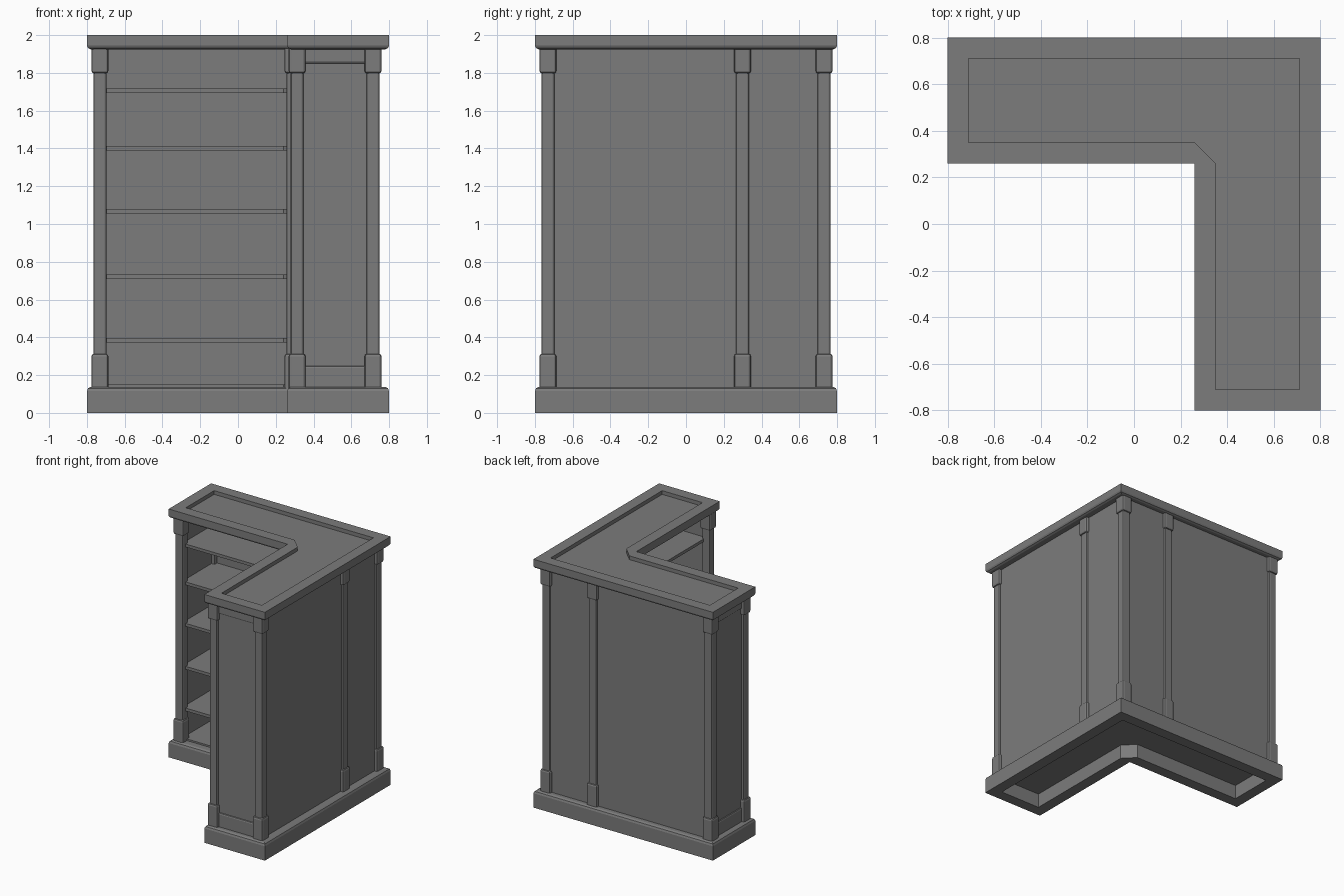
import bpy, bmesh

cube = bpy.data.objects.get("Cube")
if cube:
    bpy.data.objects.remove(cube, do_unlink=True)

GREY = (0.2, 0.2, 0.2, 1)
paint = bpy.data.materials.new("grey_paint")
paint.use_nodes = True
paint.diffuse_color = GREY
paint.node_tree.nodes["Principled BSDF"].inputs["Base Color"].default_value = GREY


def finish(name, bm):
    bmesh.ops.recalc_face_normals(bm, faces=bm.faces)
    mesh = bpy.data.meshes.new(name)
    bm.to_mesh(mesh)
    bm.free()
    mesh.materials.append(paint)
    obj = bpy.data.objects.new(name, mesh)
    bpy.context.collection.objects.link(obj)
    return obj


def box(name, xs, ys, zs, bevel=0, pick=None):
    """Box from ranges; pick chooses which edges are bevelled."""
    bm = bmesh.new()
    bmesh.ops.create_cube(bm, size=1)
    for v in bm.verts:
        v.co = [r[0] if c < 0 else r[1] for r, c in zip((xs, ys, zs), v.co)]
    if bevel:
        edges = [e for e in bm.edges if pick(e)]
        bmesh.ops.bevel(bm, geom=edges, offset=bevel, segments=2,
                        profile=0.5, affect='EDGES')
    return finish(name, bm)


def l_ring(d):
    """L-shaped outline inset by d; deep insets cut the inner corner."""
    inner, outer = 0.26 + d, 0.8 - d
    c = 0.09 if d > 0.05 else 0
    return [(-outer, inner), (inner - c, inner), (inner, inner - c),
            (inner, -outer), (outer, -outer), (outer, outer), (-outer, outer)]


def l_solid(name, profile):
    """Stack inset L outlines from (inset, height) pairs and close both ends."""
    bm = bmesh.new()
    rings = [[bm.verts.new((x, y, z)) for x, y in l_ring(d)] for d, z in profile]
    for a, b in zip(rings, rings[1:]):
        for i in range(len(a)):
            j = (i + 1) % len(a)
            bm.faces.new((a[i], a[j], b[j], b[i]))
    bm.faces.new(rings[0])
    bm.faces.new(rings[-1])
    bmesh.ops.remove_doubles(bm, verts=bm.verts, dist=0.0001)
    return finish(name, bm)


def vertical(e):
    return abs(e.verts[0].co.z - e.verts[1].co.z) > 0.01


def post(name, x, y, w=0.068):
    """Chamfered post with a wider foot and cap; x, y is its low corner."""
    g = 0.011
    box(name, (x, x + w), (y, y + w), (0.13, 1.93), 0.01, vertical)
    wide = (x - g, x + w + g), (y - g, y + w + g)
    box(name + "_foot", *wide, (0.13, 0.313), 0.014,
        lambda e: vertical(e) or e.verts[0].co.z > 0.3)
    box(name + "_cap", *wide, (1.797, 1.93), 0.014,
        lambda e: vertical(e) or e.verts[0].co.z < 1.8)


# Base plinth, hollow underneath, and raised-rim top
l_solid("base_plinth", [(0.09, 0.115), (0.09, 0), (0, 0), (0, 0.115),
                        (0.006, 0.13), (0.02, 0.138)])
l_solid("top_board", [(0.02, 1.925), (0.006, 1.932), (0, 1.945),
                      (0, 2), (0.09, 2), (0.09, 1.97)])

# Outer walls
box("back_panel", (-0.74, 0.735), (0.73, 0.75), (0.13, 1.93))
box("side_panel", (0.715, 0.735), (-0.74, 0.73), (0.13, 1.93))
box("front_end_panel", (0.3, 0.715), (-0.745, -0.725), (0.13, 1.93))
box("left_end_panel", (-0.745, -0.725), (0.31, 0.73), (0.13, 1.93))

# Rails across the two end panels
for label, zs in (("lower", (0.13, 0.25)), ("upper", (1.85, 1.93))):
    def inner_edge(e):
        return all(0.2 < v.co.z < 1.9 for v in e.verts)
    box("front_end_rail_" + label, (0.33, 0.7), (-0.755, -0.73), zs, 0.012, inner_edge)
    box("left_end_rail_" + label, (-0.755, -0.73), (0.34, 0.72), zs, 0.012, inner_edge)

# Shelves
for i, z in enumerate((0.151, 0.397, 0.733, 1.079, 1.413, 1.718)):
    l_solid(f"shelf_{i + 1}", [(0.07, z - 0.024), (0.07, z)])

# Posts at the corners, the inner corner and the middle of both long walls
post("front_left_post", 0.681, -0.765)
post("front_right_post", 0.279, -0.765)
post("back_corner_post", 0.681, 0.697)
post("end_back_post", -0.765, 0.697)
post("end_front_post", -0.765, 0.29)
post("inner_corner_post", 0.257, 0.275)
post("side_middle_post", 0.681, 0.265)
post("back_middle_post", 0.265, 0.697)
